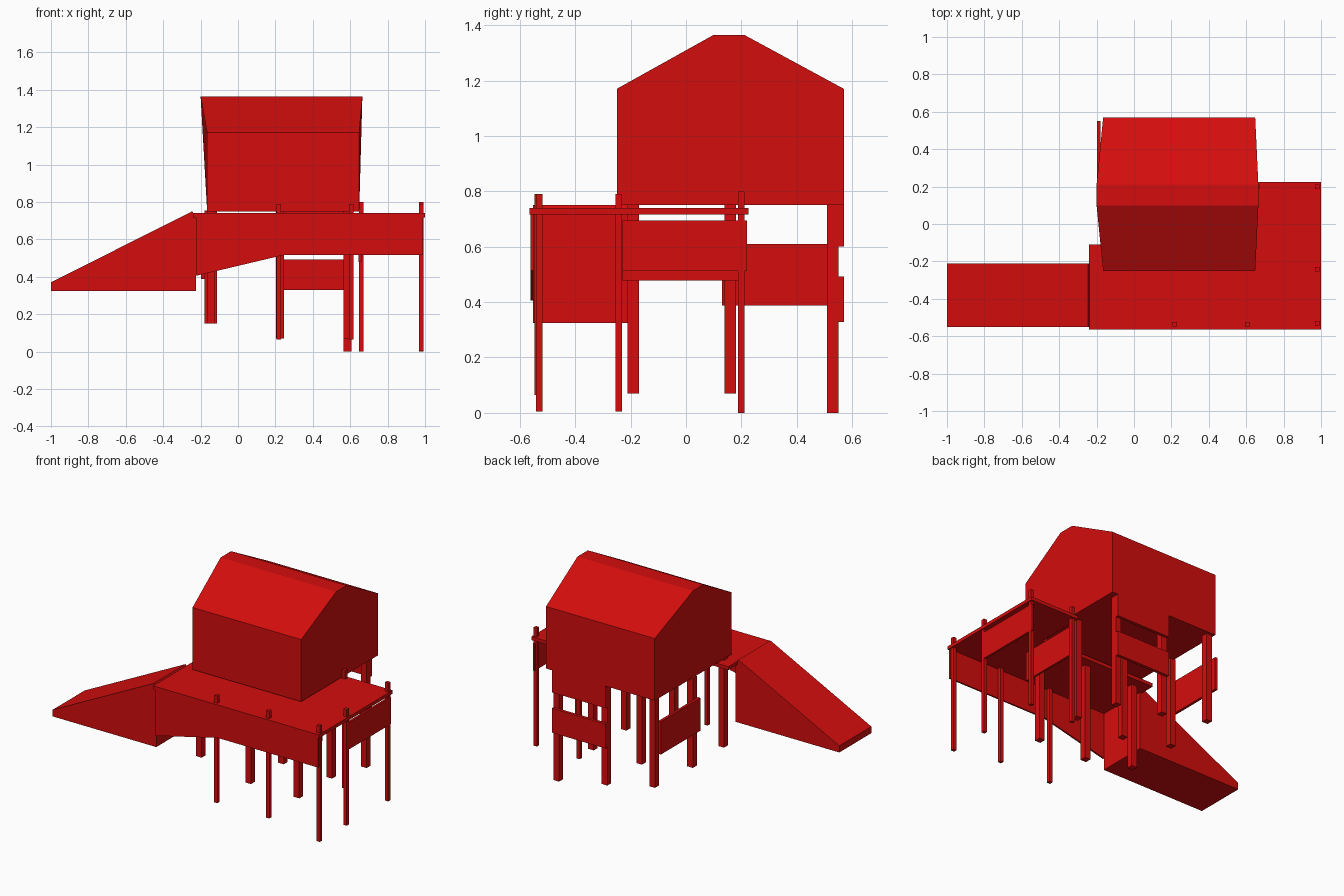
import bpy
import bmesh

cube = bpy.data.objects.get("Cube")
if cube:
    bpy.data.objects.remove(cube, do_unlink=True)

red = bpy.data.materials.new("barn_red")
red.use_nodes = True
red.diffuse_color = (0.66, 0.004, 0.004, 1)
red.node_tree.nodes["Principled BSDF"].inputs["Base Color"].default_value = red.diffuse_color


def loft(name, ring_a, ring_b):
    """Closed solid between two matching outlines."""
    bm = bmesh.new()
    a = [bm.verts.new(p) for p in ring_a]
    b = [bm.verts.new(p) for p in ring_b]
    bm.faces.new(a)
    bm.faces.new(b[::-1])
    n = len(a)
    for i in range(n):
        j = (i + 1) % n
        bm.faces.new((a[i], b[i], b[j], a[j]))
    bmesh.ops.recalc_face_normals(bm, faces=bm.faces)
    mesh = bpy.data.meshes.new(name)
    bm.to_mesh(mesh)
    bm.free()
    mesh.materials.append(red)
    obj = bpy.data.objects.new(name, mesh)
    bpy.context.scene.collection.objects.link(obj)
    return obj


def extrude_y(name, outline, y0, y1):
    return loft(name, [(x, y0, z) for x, z in outline], [(x, y1, z) for x, z in outline])


def extrude_z(name, outline, z0, z1):
    return loft(name, [(x, y, z0) for x, y in outline], [(x, y, z1) for x, y in outline])


def box(name, x, y, z):
    outline = [(x[0], z[0]), (x[1], z[0]), (x[1], z[1]), (x[0], z[1])]
    return extrude_y(name, outline, *y)


def post(name, x, y, size, z0, z1):
    h = size / 2
    return box(name, (x - h, x + h), (y - h, y + h), (z0, z1))


# House with flared gable ends and flat ridge
gable = [(-0.25, 0.75), (0.57, 0.75), (0.57, 1.17), (0.21, 1.365), (0.1, 1.365), (-0.25, 1.17)]
loft("house",
     [(-0.2 if z > 1.2 else -0.165, y, z) for y, z in gable],
     [(0.665 if z > 1.2 else 0.648, y, z) for y, z in gable])

# L-shaped deck
extrude_z("deck", [(-0.24, -0.565), (1, -0.565), (1, 0.225), (0.63, 0.225),
                   (0.63, -0.11), (-0.24, -0.11)], 0.717, 0.74)

# Solid ramp
extrude_y("ramp", [(-1, 0.325), (-0.225, 0.325), (-0.225, 0.72), (-0.245, 0.75), (-1, 0.37)],
          -0.552, -0.21)

# Front skirt under the deck, sloped toward the ramp
extrude_y("front_skirt", [(-0.225, 0.405), (0.24, 0.515), (0.99, 0.515), (0.99, 0.72),
                          (-0.225, 0.72)], -0.561, -0.55)

# Side and back panels
box("deck_side_panel", (0.978, 0.992), (-0.23, 0.22), (0.512, 0.695))
box("inner_side_panel", (0.645, 0.659), (-0.23, 0.19), (0.478, 0.675))
box("ramp_side_panel", (-0.198, -0.18), (0.13, 0.55), (0.387, 0.61))
box("back_panel_upper", (0.203, 0.605), (0.55, 0.57), (0.6, 0.75))
box("back_panel_lower", (0.203, 0.605), (0.55, 0.57), (0.328, 0.493))

# Thin deck posts that rise through the floor
for x, y, z0 in [(0.217, -0.535, 0.065), (0.605, -0.535, 0.065), (0.98, -0.53, 0.005),
                 (0.98, -0.243, 0.005), (0.98, 0.2, 0.0), (0.658, 0.2, 0.0)]:
    post("deck_post", x, y, 0.024, z0, 0.8 if y > 0 else 0.79)

# Thick posts carrying the house, three rows of three
for y, shift in [(-0.19, 0.0), (0.16, -0.012), (0.53, 0.012)]:
    for x, z0 in [(-0.145, 0.15), (0.224, 0.07), (0.585, 0.07)]:
        bottom = 0.0 if x > 0.5 and y > 0.5 else z0
        post("house_post", x + (shift if x < 0 else 0), y, 0.042, bottom, 0.755)
